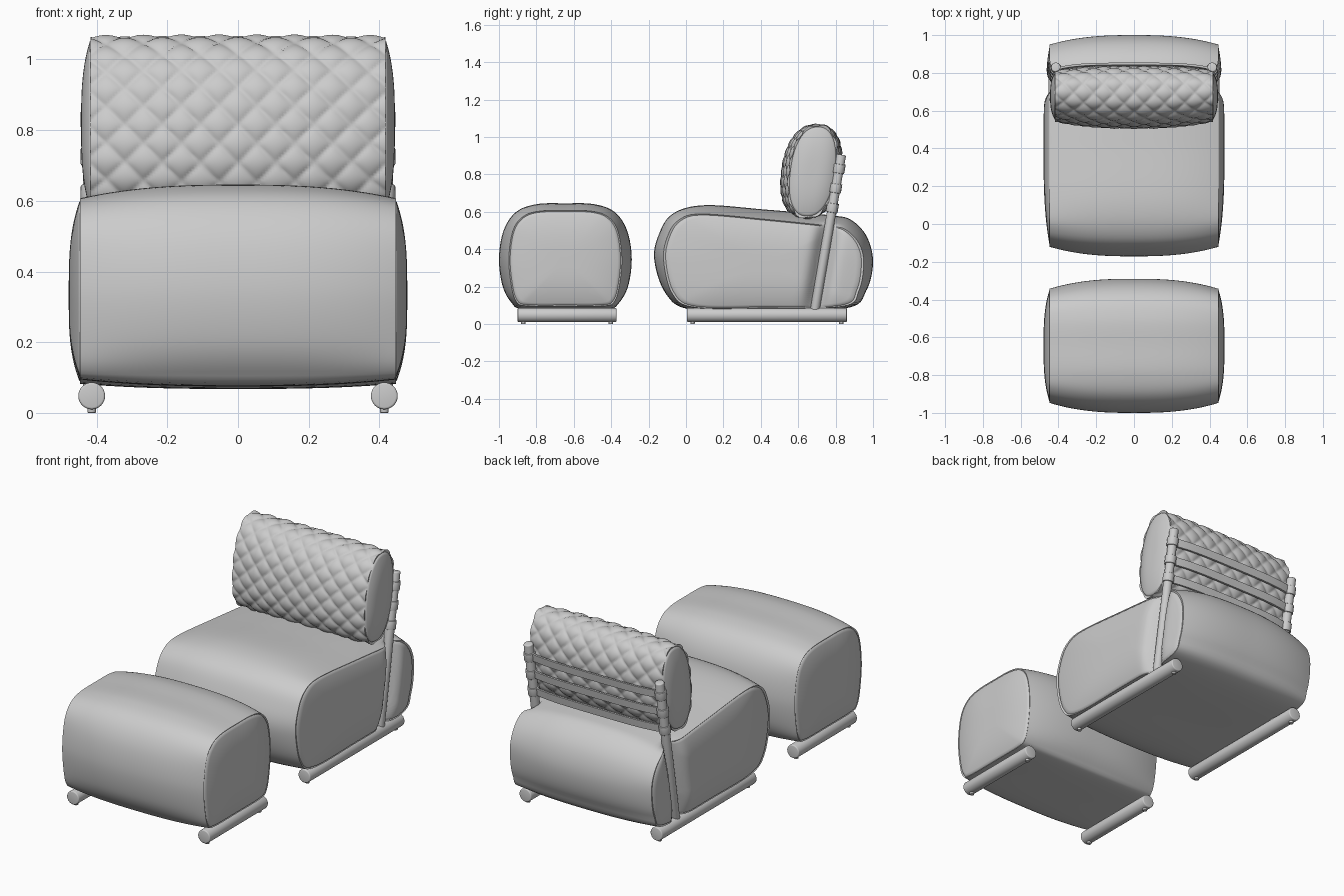
import bpy, bmesh, math
from mathutils import Vector

if "Cube" in bpy.data.objects:
    bpy.data.objects.remove(bpy.data.objects["Cube"])

grey = bpy.data.materials.new("light grey")
grey.diffuse_color = (0.6, 0.6, 0.6, 1)
grey.use_nodes = True
grey.node_tree.nodes["Principled BSDF"].inputs["Base Color"].default_value = grey.diffuse_color


def finish(name, bm, angle=40):
    bmesh.ops.recalc_face_normals(bm, faces=bm.faces)
    me = bpy.data.meshes.new(name)
    bm.to_mesh(me)
    bm.free()
    me.materials.append(grey)
    ob = bpy.data.objects.new(name, me)
    bpy.context.collection.objects.link(ob)
    bpy.ops.object.select_all(action='DESELECT')
    ob.select_set(True)
    bpy.context.view_layer.objects.active = ob
    bpy.ops.object.shade_smooth_by_angle(angle=math.radians(angle))
    return ob


def resample(pts, n):
    """Closed smooth curve through the points, n evenly spaced samples."""
    p = [Vector(q) for q in pts]
    m = len(p)
    fine = []
    for i in range(m):
        a, b, c, d = p[i - 1], p[i], p[(i + 1) % m], p[(i + 2) % m]
        for k in range(24):
            t = k / 24
            fine.append(0.5 * (2 * b + (c - a) * t + (2 * a - 5 * b + 4 * c - d) * t * t
                               + (3 * b - a - 3 * c + d) * t ** 3))
    fine.append(fine[0])
    length = [0]
    for a, b in zip(fine, fine[1:]):
        length.append(length[-1] + (b - a).length)
    out, j = [], 0
    for i in range(n):
        s = length[-1] * i / n
        while length[j + 1] < s:
            j += 1
        f = (s - length[j]) / max(length[j + 1] - length[j], 1e-9)
        out.append(fine[j].lerp(fine[j + 1], f))
    return out


def loft(name, rings, angle=40):
    """rings: lists of 3D points joined in order, both ends closed."""
    bm = bmesh.new()
    vs = [[bm.verts.new(p) for p in r] for r in rings]
    n = len(vs[0])
    for a, b in zip(vs, vs[1:]):
        for i in range(n):
            bm.faces.new((a[i], a[(i + 1) % n], b[(i + 1) % n], b[i]))
    bm.faces.new(vs[0])
    bm.faces.new(vs[-1])
    return finish(name, bm, angle)


def cushion(name, outer, inner, half, bulge, power, n=144, cols=40, detail=None, warp=None):
    """Upholstered block: body swells from end profile to middle profile, with domed end panels."""
    o, e = resample(outer, n), resample(inner, n)
    cen = sum(e, Vector((0, 0))) / n
    cap = []
    for k in range(1, 25):
        r = k / 24.5
        cap.append((half + bulge * (1 - r ** 3), [cen + (q - cen) * r * 0.985 for q in e]))
    cap.append((half - 0.004, [cen + (q - cen) * 0.978 for q in e]))   # seam groove
    rings = [(-x, r) for x, r in cap]
    for c in range(cols + 1):
        u = -1 + 2 * c / cols
        w = abs(u) ** power
        ring = [a.lerp(b, w) for a, b in zip(o, e)]
        if detail:
            ring = [q + (ring[(i + 1) % n] - ring[i - 1]).orthogonal().normalized()
                    * detail(u * half, i / n) for i, q in enumerate(ring)]
        rings.append((u * half, ring))
    rings += reversed(cap)
    pts = [[(x, q.x, q.y) for q in r] for x, r in rings]
    if warp:
        pts = [[warp(*p) for p in r] for r in pts]
    return loft(name, pts, 50)


def cylinder(name, a, b, r, bevel=0.006, seg=32):
    a, b = Vector(a), Vector(b)
    d = b - a
    bm = bmesh.new()
    bmesh.ops.create_cone(bm, cap_ends=True, segments=seg, radius1=r, radius2=r, depth=d.length)
    rim = [ed for ed in bm.edges if abs(ed.verts[0].co.z - ed.verts[1].co.z) < 1e-5]
    bmesh.ops.bevel(bm, geom=rim, offset=bevel, segments=3, affect='EDGES', profile=0.5)
    rot = d.to_track_quat('Z', 'Y')
    for v in bm.verts:
        v.co = rot @ v.co + (a + b) / 2
    return finish(name, bm)


def post_y(z):
    return 0.69 + (z - 0.08) * 0.171


# Seat, with a groove in each side where the back post passes
def groove(x, y, z):
    g = math.exp(-((y - post_y(z)) / 0.05) ** 2)
    if abs(x) > 0.395:
        x -= math.copysign(g * (abs(x) - 0.395), x)
    return x, y, z


cushion("seat",
        [(0.4, 0.07), (0.02, 0.078), (-0.11, 0.165), (-0.17, 0.345), (-0.145, 0.48), (-0.07, 0.59),
         (0.1, 0.635), (0.42, 0.612), (0.78, 0.58), (0.885, 0.555), (0.968, 0.465), (1.0, 0.33),
         (0.965, 0.18), (0.86, 0.085)],
        [(0.4, 0.085), (0.04, 0.09), (-0.075, 0.165), (-0.12, 0.345), (-0.098, 0.47), (-0.04, 0.555),
         (0.08, 0.588), (0.42, 0.56), (0.78, 0.522), (0.86, 0.5), (0.925, 0.43), (0.95, 0.33),
         (0.925, 0.18), (0.84, 0.095)],
        0.447, 0.032, 2.6, warp=groove)

# Ottoman
def mirrored(half, cy):
    return ([(cy - a, z) for a, z in half] + [(cy + a, z) for a, z in reversed(half) if a > 0])


cushion("ottoman",
        mirrored([(0, 0.075), (0.23, 0.08), (0.285, 0.11), (0.335, 0.2), (0.355, 0.35), (0.33, 0.5),
                  (0.262, 0.6), (0.15, 0.641), (0, 0.645)], -0.645),
        mirrored([(0, 0.095), (0.21, 0.097), (0.262, 0.12), (0.288, 0.2), (0.302, 0.35), (0.28, 0.5),
                  (0.225, 0.575), (0.14, 0.603), (0, 0.607)], -0.645),
        0.447, 0.032, 2.6)


# Quilted back cushion
def oval(cy, a, b, lean=0.12, cz=0.815, k=0.87):
    out = []
    for i in range(24):
        t = math.tau * i / 24
        c, s = [math.copysign(abs(v) ** k, v) for v in (math.cos(t), math.sin(t))]
        out.append((cy + a * c + lean * b * s, cz + b * s))
    return out


def quilt(x, s):
    a, b = x / 0.107 + s * 12, x / 0.107 - s * 12
    h = abs(math.sin(math.pi * a) * math.sin(math.pi * b)) ** 0.45
    return QUILT_SIGN * (0.013 * h - 0.003)


# the profile runs counter-clockwise; pick the outward direction of orthogonal()
QUILT_SIGN = 1 if Vector((0, 1)).orthogonal().x > 0 else -1
cushion("back_cushion", oval(0.67, 0.153, 0.246), oval(0.677, 0.122, 0.244),
        0.418, 0.026, 2.4, n=192, cols=112, detail=quilt)

# Straps behind the cushion
for i, z in enumerate((0.83, 0.725, 0.62)):
    rings = []
    for c in range(33):
        u = -1 + c / 16
        y = post_y(z) + 0.026 * (1 - u ** 4)
        rings.append([(u * 0.413, y + dy + 0.17 * dz, z + dz) for dy, dz in
                      ((-0.006, -0.022), (0.006, -0.022), (0.006, 0.022), (-0.006, 0.022))])
    loft("strap_%d" % (i + 1), rings)

# Rails, feet, posts and strap collars, both sides
for side, s in (("left", -1), ("right", 1)):
    x = s * 0.414
    for part, y0, y1 in (("ottoman", -0.9, -0.372), ("seat", 0.005, 0.86)):
        cylinder(f"{part}_rail_{side}", (x, y0, 0.048), (x, y1, 0.048), 0.038)
        for end, y in (("front", y0 + 0.03), ("back", y1 - 0.03)):
            cylinder(f"{part}_foot_{end}_{side}", (x, y, 0), (x, y, 0.03), 0.012, 0.002, 16)
    cylinder(f"back_post_{side}", (x, post_y(0.06), 0.06), (x, post_y(0.905), 0.905), 0.025)
    for i, z in enumerate((0.83, 0.725, 0.62)):
        cylinder(f"strap_collar_{i + 1}_{side}", (x, post_y(z - 0.024), z - 0.024),
                 (x, post_y(z + 0.024), z + 0.024), 0.031, 0.003)
